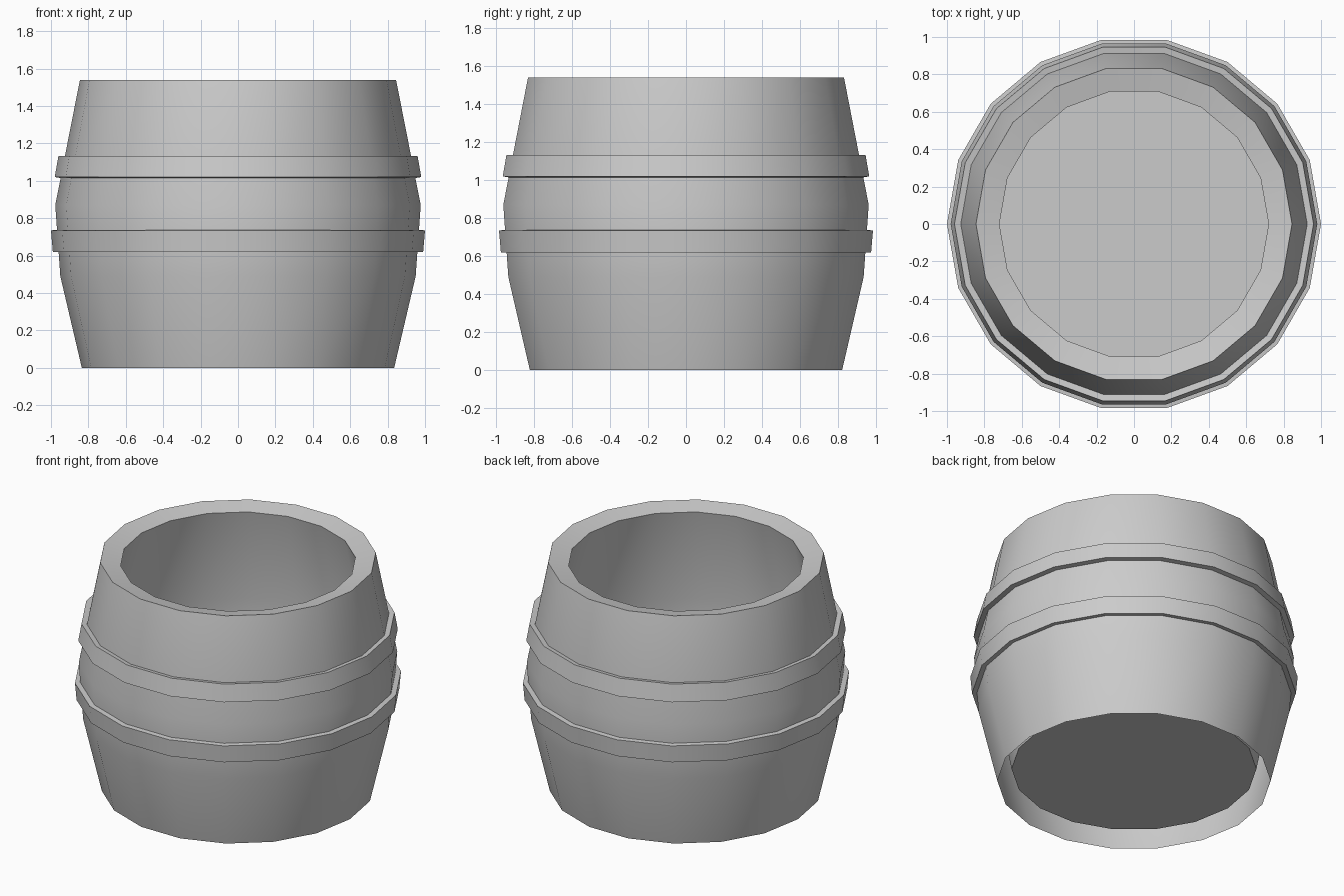
import bpy, bmesh, math

if "Cube" in bpy.data.objects:
    bpy.data.objects.remove(bpy.data.objects["Cube"])

SIDES = 18


def lathe(name, profile, closed=False, cap_end=False):
    """Spin (radius, z) points round z, optionally closing the loop or capping the last ring."""
    bm = bmesh.new()
    rings = []
    for r, z in profile:
        rings.append([bm.verts.new((r * math.cos(2 * math.pi * i / SIDES),
                                    r * math.sin(2 * math.pi * i / SIDES), z))
                      for i in range(SIDES)])
    pairs = list(zip(rings, rings[1:]))
    if closed:
        pairs.append((rings[-1], rings[0]))
    for a, b in pairs:
        for i in range(SIDES):
            j = (i + 1) % SIDES
            bm.faces.new((a[i], a[j], b[j], b[i]))
    if cap_end:
        bm.faces.new(rings[-1])
    mesh = bpy.data.meshes.new(name)
    bm.to_mesh(mesh)
    bm.free()
    obj = bpy.data.objects.new(name, mesh)
    bpy.context.collection.objects.link(obj)
    bpy.ops.object.select_all(action='DESELECT')
    obj.select_set(True)
    bpy.context.view_layer.objects.active = obj
    bpy.ops.object.shade_smooth_by_angle(angle=math.radians(30))
    return obj


# Barrel: outer staves (open underneath), sloped rim, parallel inner wall, deep floor
lathe("barrel_body", [(0.835, 0), (0.95, 0.49), (0.977, 0.87), (0.845, 1.54),
                      (0.72, 1.514), (0.852, 0.87), (0.827, 0.51), (0.748, 0.085)],
      cap_end=True)

# Hoops: outer bottom, outer top, inner top, inner bottom
lathe("lower_hoop", [(0.99, 0.62), (1.0, 0.735), (0.94, 0.74), (0.93, 0.625)], closed=True)
lathe("upper_hoop", [(0.98, 1.02), (0.96, 1.133), (0.90, 1.123), (0.92, 1.01)], closed=True)
